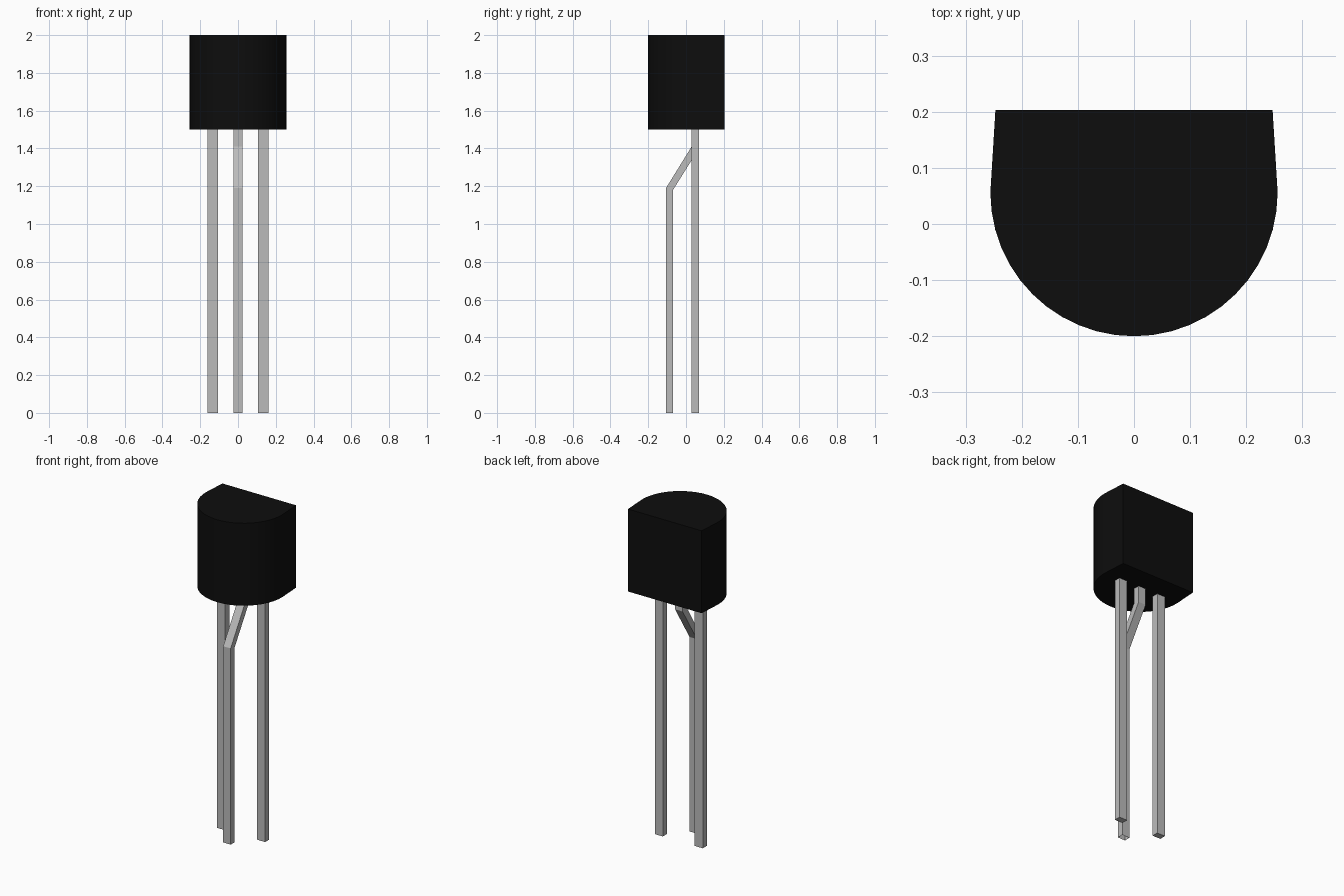
import bpy
import bmesh
import math

cube = bpy.data.objects.get("Cube")
if cube:
    bpy.data.objects.remove(cube, do_unlink=True)


def make_material(name, value, metallic=0.0, roughness=0.5):
    mat = bpy.data.materials.new(name)
    mat.use_nodes = True
    colour = (value, value, value, 1.0)
    mat.diffuse_color = colour
    bsdf = next(n for n in mat.node_tree.nodes if n.type == 'BSDF_PRINCIPLED')
    bsdf.inputs["Base Color"].default_value = colour
    bsdf.inputs["Metallic"].default_value = metallic
    bsdf.inputs["Roughness"].default_value = roughness
    return mat


def finish(name, bm, mat):
    bmesh.ops.recalc_face_normals(bm, faces=bm.faces)
    mesh = bpy.data.meshes.new(name)
    bm.to_mesh(mesh)
    bm.free()
    mesh.materials.append(mat)
    obj = bpy.data.objects.new(name, mesh)
    bpy.context.collection.objects.link(obj)
    return obj


def make_lead(name, x, width, path, mat, open_end=False):
    """Sweep a rectangle along (y front, z front, y back, z back) stations."""
    bm = bmesh.new()
    h = width / 2
    rings = [[bm.verts.new((x + sx * h, y, z))
              for sx, y, z in ((-1, yf, zf), (1, yf, zf), (1, yb, zb), (-1, yb, zb))]
             for yf, zf, yb, zb in path]
    for a, b in zip(rings, rings[1:]):
        for i in range(4):
            j = (i + 1) % 4
            bm.faces.new((a[i], a[j], b[j], b[i]))
    bm.faces.new(rings[-1])
    if not open_end:
        bm.faces.new(rings[0])
    return finish(name, bm, mat)


black = make_material("black plastic", 0.0042)
metal = make_material("grey metal", 0.5)

# Body: half-round front, slightly tapered sides, flat back
RADIUS, CENTRE_Y, SEGMENTS = 0.256, 0.056, 24
BOTTOM, TOP = 1.5, 2.0
profile = [(-RADIUS * math.cos(math.pi * i / SEGMENTS),
            CENTRE_Y - RADIUS * math.sin(math.pi * i / SEGMENTS))
           for i in range(SEGMENTS + 1)]
profile += [(0.247, 0.203), (-0.247, 0.203)]

bm = bmesh.new()
base = bm.faces.new([bm.verts.new((x, y, BOTTOM)) for x, y in profile])
extruded = bmesh.ops.extrude_face_region(bm, geom=[base], use_keep_orig=True)
top_verts = [v for v in extruded["geom"] if isinstance(v, bmesh.types.BMVert)]
bmesh.ops.translate(bm, verts=top_verts, vec=(0, 0, TOP - BOTTOM))
body = finish("body", bm, black)
bpy.ops.object.select_all(action='DESELECT')
body.select_set(True)
bpy.context.view_layer.objects.active = body
bpy.ops.object.shade_smooth_by_angle(angle=math.radians(30))

# Straight outer leads
for side, x in (("left", 0.134), ("right", -0.134)):
    make_lead(side + "_lead", x, 0.054,
              [(0.03, 0, 0.069, 0), (0.03, 1.505, 0.069, 1.505)], metal)

# Middle lead, bent forward below the body
make_lead("middle_lead", 0.0, 0.05,
          [(-0.106, 0, -0.069, 0),
           (-0.106, 1.19, -0.069, 1.18),
           (0.03, 1.41, 0.069, 1.40),
           (0.03, 1.505, 0.069, 1.505)], metal, open_end=True)
